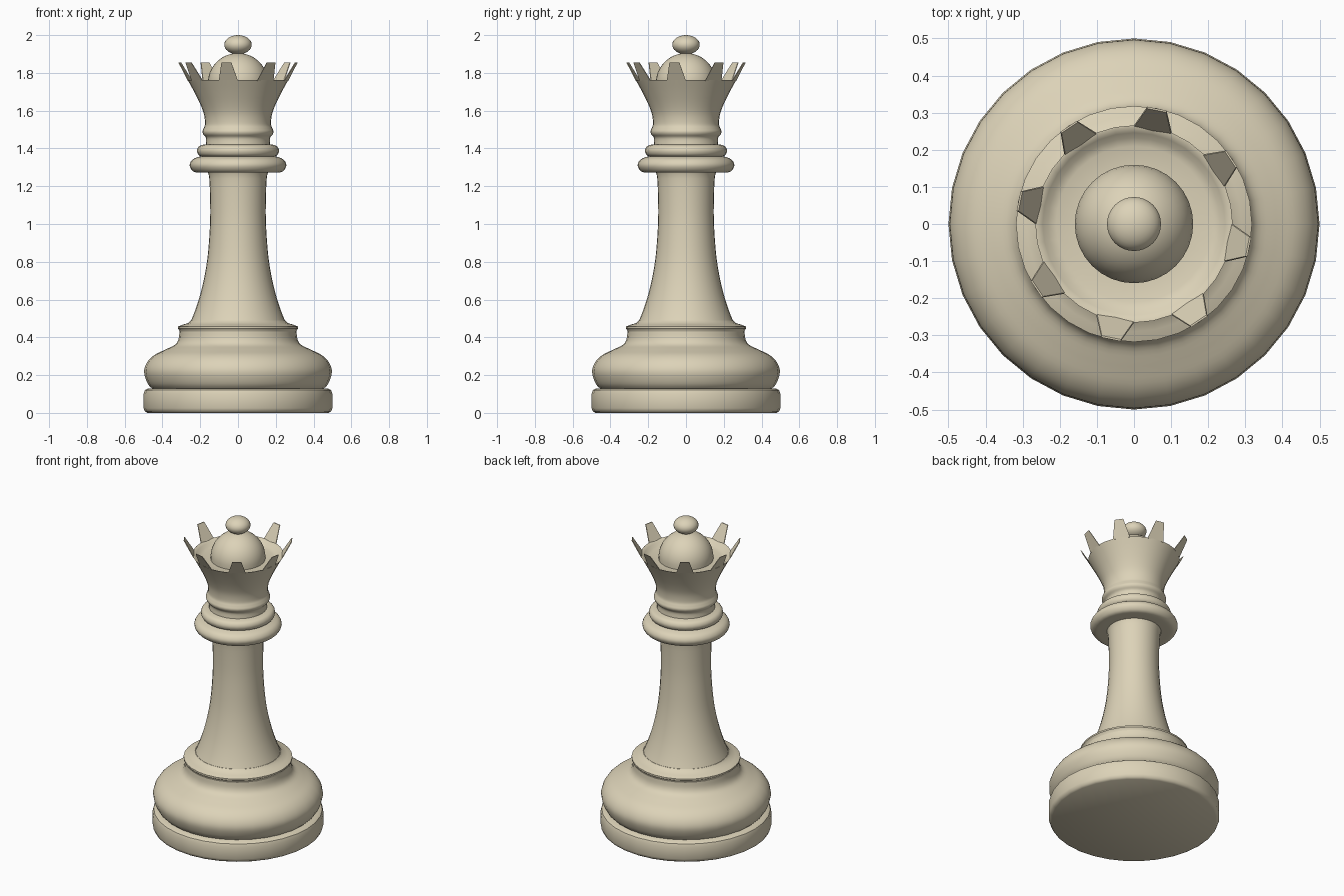
import bpy, bmesh
from math import pi, sin, cos, radians

cube = bpy.data.objects.get("Cube")
if cube:
    bpy.data.objects.remove(cube, do_unlink=True)

SIDES = 32

ivory = bpy.data.materials.new("warm ivory")
ivory.use_nodes = True
ivory.diffuse_color = (0.72, 0.65, 0.48, 1)
ivory.node_tree.nodes["Principled BSDF"].inputs["Base Color"].default_value = ivory.diffuse_color


def curve(points, steps=4):
    """Smooth curve through the profile points."""
    p = [points[0], *points, points[-1]]
    out = []
    for a, b, c, d in zip(p, p[1:], p[2:], p[3:]):
        for i in range(steps):
            t = i / steps
            out.append(tuple(
                b[k] + t * (c[k] - a[k]) / 2
                + t * t * (a[k] - 2.5 * b[k] + 2 * c[k] - d[k] / 2)
                + t ** 3 * (1.5 * (b[k] - c[k]) + (d[k] - a[k]) / 2)
                for k in (0, 1)))
    return out + [points[-1]]


def arc(radius, height, z, start, end, steps=10):
    """Elliptical profile between two elevations in degrees."""
    angles = [radians(start + (end - start) * i / steps) for i in range(steps + 1)]
    return [(max(radius * cos(a), 0), z + height * sin(a)) for a in angles]


def finish(name, bm, angle=40):
    bmesh.ops.recalc_face_normals(bm, faces=bm.faces)
    mesh = bpy.data.meshes.new(name)
    bm.to_mesh(mesh)
    bm.free()
    mesh.materials.append(ivory)
    obj = bpy.data.objects.new(name, mesh)
    bpy.context.collection.objects.link(obj)
    bpy.ops.object.select_all(action="DESELECT")
    obj.select_set(True)
    bpy.context.view_layer.objects.active = obj
    bpy.ops.object.shade_smooth_by_angle(angle=radians(angle))
    return obj


def lathe(name, profile):
    """Turn a profile around z, closing it to the axis at both ends."""
    bm = bmesh.new()
    full = [(0, profile[0][1]), *profile, (0, profile[-1][1])]
    verts = [bm.verts.new((r, 0, z)) for r, z in full]
    edges = [bm.edges.new(pair) for pair in zip(verts, verts[1:])]
    bmesh.ops.spin(bm, geom=verts + edges, cent=(0, 0, 0), axis=(0, 0, 1),
                   angle=2 * pi, steps=SIDES, use_duplicate=False)
    bmesh.ops.remove_doubles(bm, verts=bm.verts, dist=0.0003)
    return finish(name, bm)


# Foot
lathe("plinth", [(0.48, 0), (0.493, 0.008), (0.5, 0.025), (0.5, 0.1), (0.493, 0.12), (0.475, 0.13)])
lathe("base_bulge", curve([(0.45, 0.125), (0.478, 0.155), (0.497, 0.215), (0.483, 0.265),
                           (0.445, 0.305), (0.385, 0.335), (0.335, 0.36), (0.315, 0.39),
                           (0.31, 0.43)]))
lathe("base_flange", [(0.308, 0.42), (0.312, 0.44), (0.318, 0.447), (0.318, 0.457),
                      (0.29, 0.468), (0.262, 0.476), (0.25, 0.49)])

# Stem
lathe("stem", curve([(0.25, 0.485), (0.228, 0.54), (0.202, 0.62), (0.178, 0.72), (0.16, 0.835),
                     (0.149, 0.98), (0.147, 1.1), (0.152, 1.24), (0.162, 1.28)], 3))

# Collars
lathe("lower_collar", curve([(0.19, 1.272), (0.235, 1.277), (0.256, 1.31),
                             (0.24, 1.342), (0.2, 1.358)]))
lathe("upper_collar", curve([(0.19, 1.355), (0.21, 1.367), (0.217, 1.39),
                             (0.205, 1.412), (0.175, 1.422)]))

# Crown cup with a hollow top
outside = curve([(0.17, 1.42), (0.169, 1.455), (0.184, 1.475), (0.188, 1.49), (0.182, 1.507),
                 (0.175, 1.53), (0.18, 1.58), (0.2, 1.635), (0.232, 1.7), (0.266, 1.762)])
inside = [(0.262, 1.762), (0.246, 1.752), (0.232, 1.738), (0.21, 1.731), (0.15, 1.728)]
lathe("crown_cup", outside + inside)

# Eight flared crown points
bm = bmesh.new()
for i in range(8):
    middle = radians(45 * i - 11.25)
    rings = []
    for radius, z, half in ((0.266, 1.758, 11.25), (0.318, 1.855, 4.8)):
        corners = [(radius, -half), (radius, half), (radius - 0.005, half), (radius - 0.005, -half)]
        rings.append([bm.verts.new((r * cos(middle + radians(a)), r * sin(middle + radians(a)), z))
                      for r, a in corners])
    low, high = rings
    bm.faces.new(low)
    bm.faces.new(high)
    for k in range(4):
        n = (k + 1) % 4
        bm.faces.new((low[k], low[n], high[n], high[k]))
finish("crown_points", bm, 30)

# Dome and finial
lathe("dome", arc(0.16, 0.16, 1.745, -5, 85))
lathe("finial", arc(0.073, 0.051, 1.949, -80, 90, 14))
